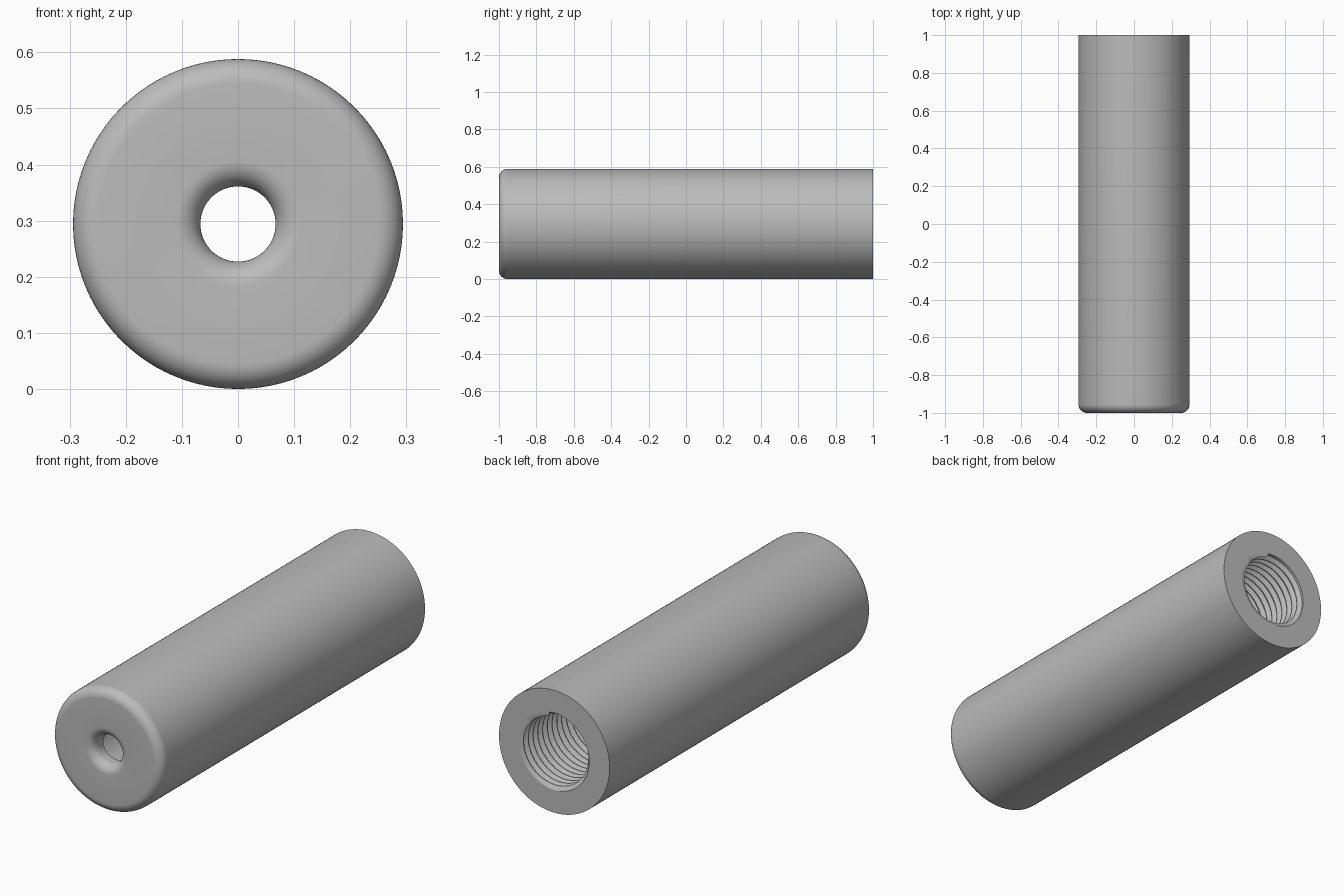
import bpy, bmesh, math

cube = bpy.data.objects.get("Cube")
if cube:
    bpy.data.objects.remove(cube, do_unlink=True)

SIDES = 96
R = 0.294            # outer radius, also the height of the axis
THROAT = 0.067       # small hole in the closed end
MINOR, MAJOR = 0.166, 0.185   # threaded bore
EDGE = 0.045         # rounding of the closed end
WALL = 0.075         # thickness of the closed end
PITCH = 0.036
THREAD_START, THREAD_END = 0.2, 1.0

grey = bpy.data.materials.new("satin_grey")
grey.use_nodes = True
colour = (0.5, 0.5, 0.5, 1)
grey.diffuse_color = colour
grey.node_tree.nodes["Principled BSDF"].inputs["Base Color"].default_value = colour


def arc(r, y, radius, start, end, steps=10):
    """Quarter-round profile points (radius, y) around a centre."""
    angles = [math.radians(start + (end - start) * i / steps) for i in range(steps + 1)]
    return [(r + radius * math.cos(a), y + radius * math.sin(a)) for a in angles]


def surface(name, rows, point):
    """Surface around the y axis; point(row, turn) gives (radius, y)."""
    bm = bmesh.new()
    grid = []
    for c in range(SIDES + 1):
        turn = c / SIDES
        a = turn * math.tau
        column = []
        for i in range(rows):
            r, y = point(i, turn)
            column.append(bm.verts.new((r * math.cos(a), y, R + r * math.sin(a))))
        grid.append(column)
    for left, right in zip(grid, grid[1:]):
        for i in range(rows - 1):
            bm.faces.new((left[i], right[i], right[i + 1], left[i + 1]))
    bmesh.ops.remove_doubles(bm, verts=bm.verts, dist=0.00001)
    mesh = bpy.data.meshes.new(name)
    bm.to_mesh(mesh)
    bm.free()
    mesh.materials.append(grey)
    obj = bpy.data.objects.new(name, mesh)
    bpy.context.collection.objects.link(obj)
    bpy.ops.object.select_all(action="DESELECT")
    obj.select_set(True)
    bpy.context.view_layer.objects.active = obj
    bpy.ops.object.shade_smooth_by_angle(angle=math.radians(30))
    return obj


# Sleeve: smooth bore, closed end with rounded hole, outer wall, open end
profile = [(MINOR, THREAD_START), (MINOR, WALL - 1), (THROAT, WALL - 1)]
profile += arc(THROAT + EDGE, EDGE - 1, EDGE, 180, 270)
profile += arc(R - EDGE, EDGE - 1, EDGE, -90, 0)
profile += [(R, 1), (MAJOR, 1)]
surface("sleeve", len(profile), lambda i, turn: profile[i])

# Thread: helical ridge with flat crests and roots
wave = [0, 0.125, 0.5, 0.625]
depth = [0, 0, 1, 1]
turns = math.ceil((THREAD_END - THREAD_START) / PITCH) + 1


def thread_point(i, turn):
    lap, k = divmod(i, len(wave))
    y = THREAD_START + PITCH * (lap - 1 + wave[k] + turn)
    if y <= THREAD_START:
        return MINOR, THREAD_START
    if y >= THREAD_END:
        return MAJOR, THREAD_END
    return MINOR + (MAJOR - MINOR) * depth[k], y


thread = surface("internal_thread", turns * len(wave) + 1, thread_point)
thread.data.flip_normals()
